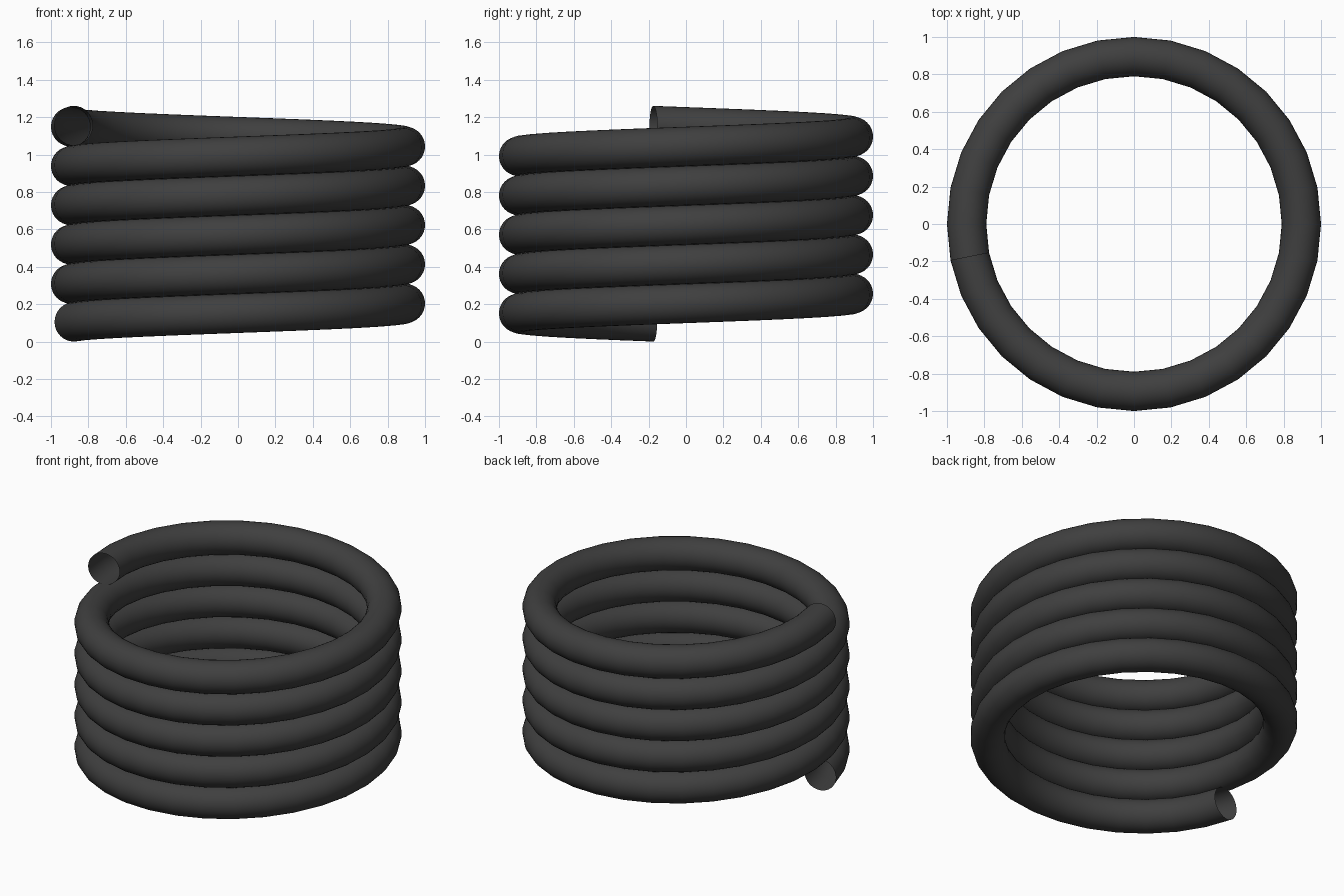
import bpy, bmesh, math
from mathutils import Matrix, Vector

if "Cube" in bpy.data.objects:
    bpy.data.objects.remove(bpy.data.objects["Cube"], do_unlink=True)

TUBE = 0.105          # tube radius
RING = 0.895          # coil radius
PITCH = 2 * TUBE      # neighbouring turns touch
TURNS, STEPS, SIDES = 5, 32, 32
START = math.radians(191.25)

# Dark rubber colour
rubber = bpy.data.materials.new("dark_grey")
rubber.use_nodes = True
colour = (0.05, 0.05, 0.05, 1)
rubber.diffuse_color = colour
rubber.node_tree.nodes["Principled BSDF"].inputs["Base Color"].default_value = colour

# Open tube: an upright circle swept counterclockwise up a helix
bm = bmesh.new()


def section(step):
    """One ring of the tube, standing in the plane through the coil axis."""
    turn = Matrix.Rotation(START + step * math.tau / STEPS, 4, 'Z')
    rise = Vector((0, 0, TUBE + PITCH * step / STEPS))
    ring = []
    for i in range(SIDES):
        a = i * math.tau / SIDES
        point = Vector((RING + TUBE * math.cos(a), 0, TUBE * math.sin(a)))
        ring.append(bm.verts.new(turn @ point + rise))
    return ring


previous = section(0)
for step in range(1, TURNS * STEPS + 1):
    current = section(step)
    for i in range(SIDES):
        j = (i + 1) % SIDES
        bm.faces.new((previous[i], current[i], current[j], previous[j]))
    previous = current
bmesh.ops.recalc_face_normals(bm, faces=bm.faces)

mesh = bpy.data.meshes.new("coiled_tube")
bm.to_mesh(mesh)
bm.free()
mesh.materials.append(rubber)
mesh.shade_smooth()
coil = bpy.data.objects.new("coiled_tube", mesh)
bpy.context.collection.objects.link(coil)
